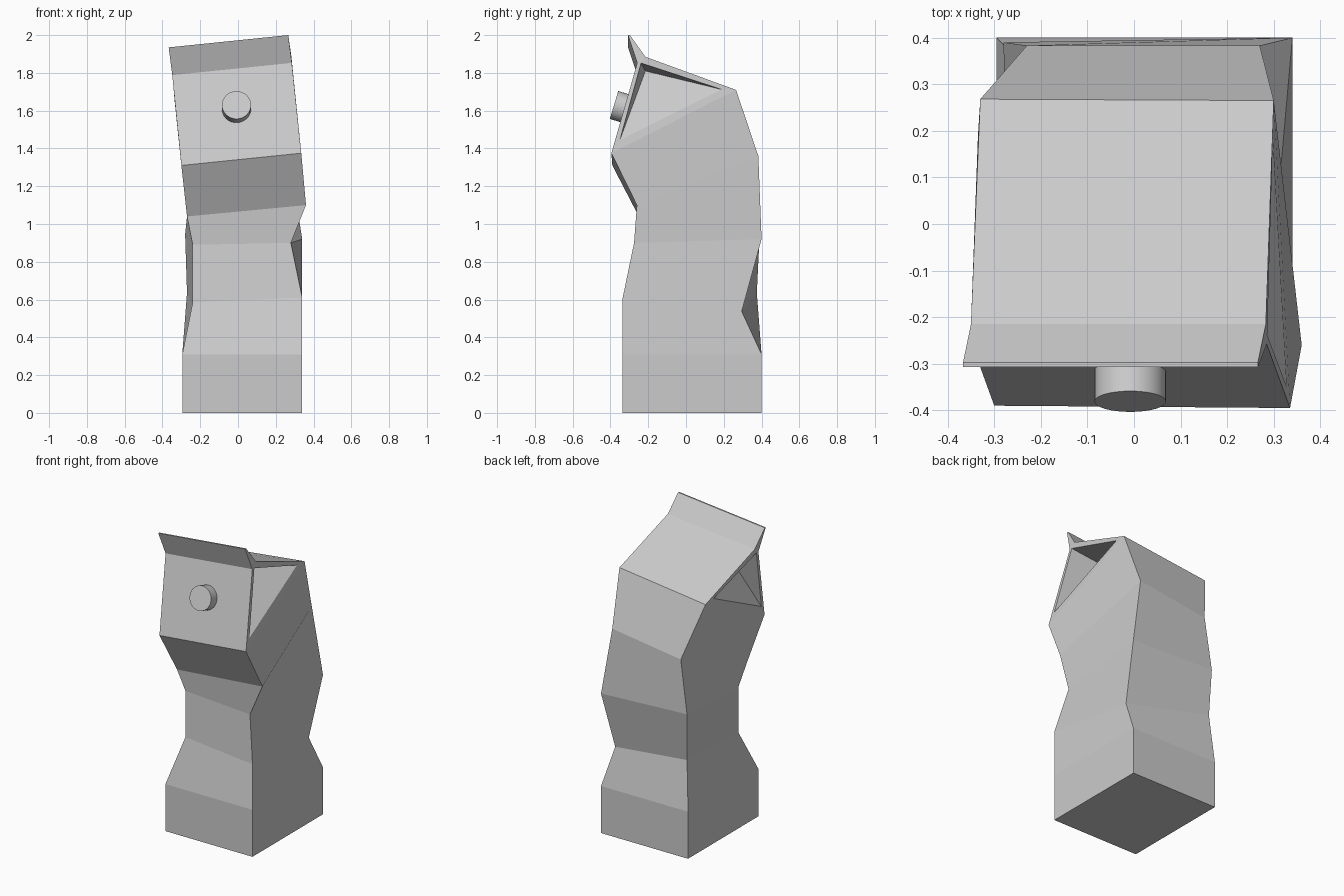
import bpy, bmesh
from mathutils import Vector

if "Cube" in bpy.data.objects:
    bpy.data.objects.remove(bpy.data.objects["Cube"])

# Crumpled carton body: rings of corners (front-left, front-right, back-right, back-left)
RINGS = [
    [(-.295, -.335, 0), (.34, -.335, 0), (.34, .40, 0), (-.295, .40, 0)],
    [(-.295, -.335, .31), (.34, -.335, .31), (.34, .40, .31), (-.295, .40, .31)],
    [(-.24, -.205, .585), (.34, -.335, .61), (.31, .295, .537), (-.27, .375, .635)],
    [(-.24, -.205, .89), (.28, -.275, .90), (.34, .40, .92), (-.28, .39, .945)],
    [(-.27, -.25, 1.04), (.36, -.26, 1.10), (.27, .383, 1.36), (-.23, .383, 1.29)],
    [(-.30, -.39, 1.31), (.335, -.395, 1.375), (.30, .265, 1.71), (-.33, .268, 1.635)],
]
SHIFT = Vector((-.633, 0, -.065))   # right gable end to left gable end

bm = bmesh.new()
rings = [[bm.verts.new(p) for p in r] for r in RINGS]
bm.faces.new(rings[0])
for a, b in zip(rings, rings[1:]):
    for i in range(4):
        j = (i + 1) % 4
        bm.faces.new((a[i], a[j], b[j], b[i]))

# Gable top: ridge and fin outline, and the folded-in triangle at each end
RIDGE = [(.285, -.258, 1.853), (.266, -.307, 2.0), (.266, -.297, 2.0), (.283, -.215, 1.885)]
RECESS = [(.328, -.35, 1.445), (.286, -.238, 1.852), (.298, .19, 1.712)]
POCKET = (.286, -.215, 1.81)


def gable_end(front, back, shift, inward):
    def mk(p):
        return bm.verts.new(Vector(p) + shift)
    rf, t1, t2, rb = [mk(p) for p in RIDGE]
    f, a, b = [mk(p) for p in RECESS]
    pocket = mk(Vector(POCKET) + Vector((inward, 0, 0)))
    for face in ((front, f, a, rf), (rf, a, rb, t2, t1), (rb, a, b, back),
                 (front, back, b, f), (f, b, pocket), (b, a, pocket), (a, f, pocket)):
        bm.faces.new(face)
    return [front, rf, t1, t2, rb, back]


top = rings[-1]
right = gable_end(top[1], top[2], Vector((0, 0, 0)), -.2)
left = gable_end(top[0], top[3], SHIFT, .2)
for i in range(5):
    bm.faces.new((left[i], right[i], right[i + 1], left[i + 1]))

bmesh.ops.recalc_face_normals(bm, faces=bm.faces)
mesh = bpy.data.meshes.new("carton")
bm.to_mesh(mesh)
bm.free()
carton = bpy.data.objects.new("carton", mesh)
bpy.context.collection.objects.link(carton)

# Screw cap on the sloped front panel
axis = Vector((0, -.957, .29)).normalized()
outer = Vector((-.008, -.381, 1.63))
bpy.ops.mesh.primitive_cylinder_add(
    vertices=32, radius=.077, depth=.09, location=outer - axis * .045,
    rotation=axis.to_track_quat('Z', 'Y').to_euler())
cap = bpy.context.object
cap.name = "cap"
bpy.ops.object.shade_smooth_by_angle()
